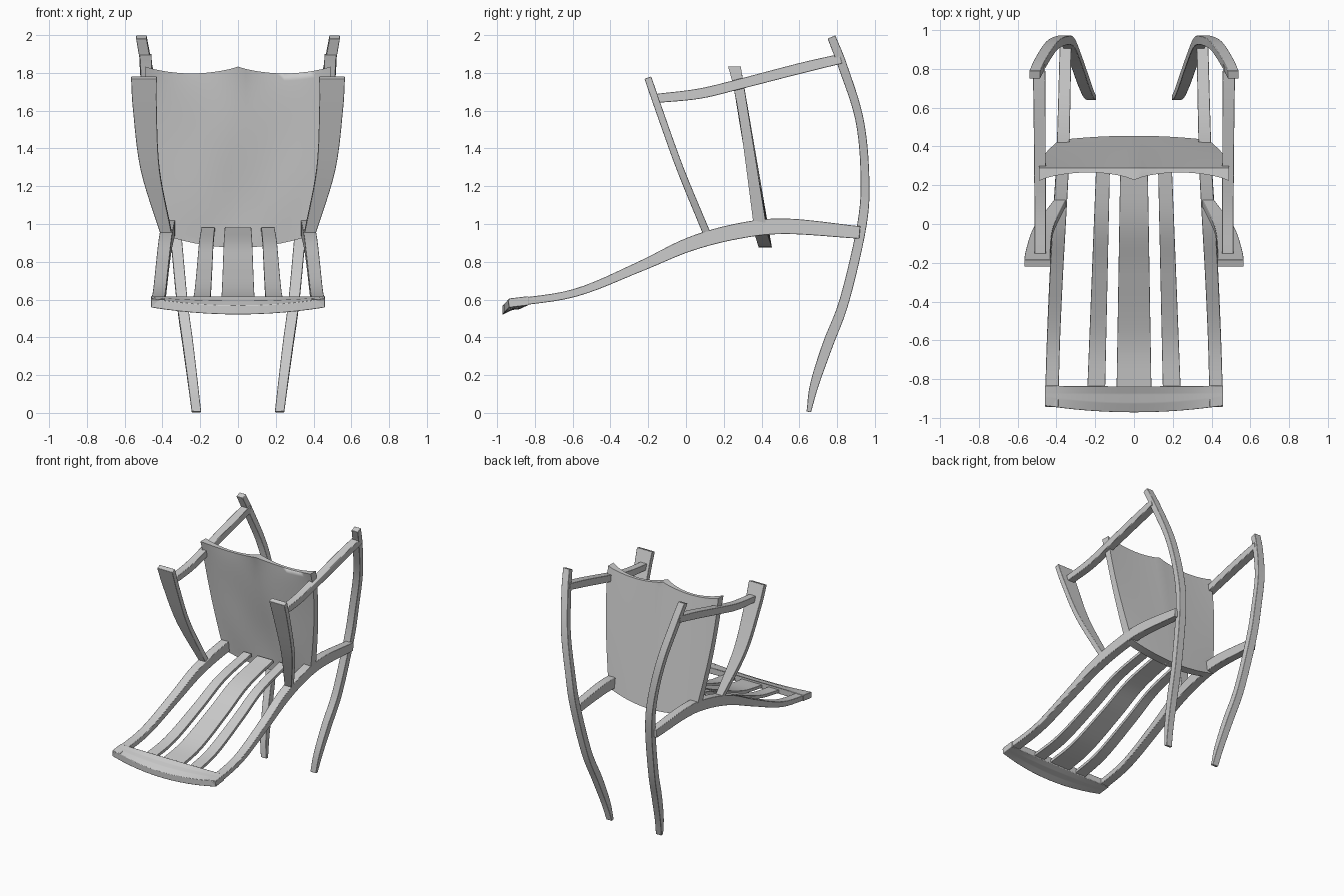
import bpy, bmesh, math
from mathutils import Vector

cube = bpy.data.objects.get("Cube")
if cube:
    bpy.data.objects.remove(cube)

grey = bpy.data.materials.new("plain_grey")
grey.use_nodes = True
GREY = (0.6, 0.6, 0.6, 1)
grey.diffuse_color = GREY
grey.node_tree.nodes["Principled BSDF"].inputs["Base Color"].default_value = GREY


def finish(name, bm, bevel):
    bmesh.ops.recalc_face_normals(bm, faces=bm.faces)
    mesh = bpy.data.meshes.new(name)
    bm.to_mesh(mesh)
    bm.free()
    mesh.materials.append(grey)
    ob = bpy.data.objects.new(name, mesh)
    bpy.context.collection.objects.link(ob)
    bpy.ops.object.select_all(action="DESELECT")
    ob.select_set(True)
    bpy.context.view_layer.objects.active = ob
    bpy.ops.object.shade_smooth_by_angle(angle=math.radians(35))
    mod = ob.modifiers.new("soft_edges", "BEVEL")
    mod.width, mod.segments = bevel, 2
    mod.limit_method, mod.angle_limit = "ANGLE", math.radians(40)
    return ob


def smooth_path(points, steps=6):
    """Catmull-Rom interpolation through tuples of any length."""
    p = [Vector(q) for q in points]
    p = [2 * p[0] - p[1]] + p + [2 * p[-1] - p[-2]]
    out = []
    for a, b, c, d in zip(p, p[1:], p[2:], p[3:]):
        for k in range(steps):
            t = k / steps
            out.append(b + (c - a) * t / 2 + (2 * a - 5 * b + 4 * c - d) * t * t / 2
                       + (3 * b - a - 3 * c + d) * t ** 3 / 2)
    return out + [p[-2]]


def bar(name, stations, side=1, bevel=0.003):
    """Rectangular bar along stations (x, y, z, half width in x, half depth)."""
    path = smooth_path(stations)
    bm = bmesh.new()
    rings = []
    for i, s in enumerate(path):
        d = path[min(i + 1, len(path) - 1)] - path[max(i - 1, 0)]
        n = Vector((0, -d[2], d[1])).normalized()
        rings.append([bm.verts.new((side * (s[0] + a * s[3]), s[1] + n.y * b * s[4], s[2] + n.z * b * s[4]))
                      for a, b in ((-1, -1), (1, -1), (1, 1), (-1, 1))])
    for r, q in zip(rings, rings[1:]):
        for k in range(4):
            bm.faces.new((r[k], r[(k + 1) % 4], q[(k + 1) % 4], q[k]))
    bm.faces.new(rings[0])
    bm.faces.new(rings[-1])
    return finish(name, bm, bevel)


def block(name, shape, cuts, bevel):
    """Subdivided box whose points (-1..1) are placed by a shape function."""
    bm = bmesh.new()
    bmesh.ops.create_cube(bm, size=2)
    bmesh.ops.subdivide_edges(bm, edges=bm.edges[:], cuts=cuts, use_grid_fill=True)
    for v in bm.verts:
        v.co = shape(*v.co)
    return finish(name, bm, bevel)


# Long curved uprights, seat rails, arm posts and armrests
upright = [(.22, .65, .005, .025, .012), (.238, .68, .15, .026, .023), (.265, .75, .36, .028, .028),
           (.297, .84, .6, .029, .026), (.335, .932, 1.0, .03, .025), (.368, .947, 1.26, .03, .023),
           (.425, .918, 1.555, .03, .022), (.483, .83, 1.835, .029, .024), (.512, .77, 1.99, .028, .022)]
seat_rail = [(.425, -.94, .58, .035, .02), (.415, -.59, .635, .034, .021), (.4, -.25, .772, .034, .027),
             (.385, .02, .893, .034, .037), (.37, .28, .963, .033, .041), (.362, .53, .988, .032, .041),
             (.353, .92, .955, .03, .033)]
arm_post = [(.498, -.202, 1.775, .068, .019), (.493, -.145, 1.61, .063, .019),
            (.465, -.03, 1.29, .05, .019), (.38, .11, .95, .03, .02)]
armrest = [(.484, -.155, 1.665, .029, .024), (.484, .07, 1.69, .029, .027),
           (.485, .28, 1.74, .03, .027), (.487, .6, 1.823, .031, .028), (.49, .82, 1.875, .032, .026)]
for side, label in ((1, "left"), (-1, "right")):
    for part, stations in (("upright", upright), ("seat_rail", seat_rail),
                           ("arm_post", arm_post), ("armrest", armrest)):
        bar(f"{label}_{part}", stations, side)


# Seat slats follow the rail curve and narrow towards the backrest
def slat(name, x_front, x_back, half_front, half_back, side=1):
    spine = [(s[1], s[2]) for s in seat_rail[1:4]]
    spine = [(-.86, .585)] + spine + [(.35, .97)]
    stations = []
    for y, z in spine:
        t = (y + .86) / 1.21
        stations.append((x_front + (x_back - x_front) * t, y, z,
                         half_front + (half_back - half_front) * t, .012))
    bar(name, stations, side, .002)


slat("middle_slat", 0, 0, .09, .07)
slat("left_slat", .195, .158, .046, .035)
slat("right_slat", .195, .158, .046, .035, -1)


# Bowed front rail
def front_rail_shape(u, v, w):
    bow = 1 - u * u
    y = -.885 + .052 * v - (.034 * bow if v < 0 else .004 * bow)
    z = .588 + .024 * w + .006 * v - .038 * bow * (.5 - .5 * v)
    return Vector((.46 * u, y, z))


block("front_rail", front_rail_shape, 11, .003)


# Upholstered backrest with scalloped top and rounded bottom
def backrest_shape(u, v, w):
    t = (w + 1) / 2
    x = u * (.385 + .105 * math.sin(t * math.pi / 2))
    scallop = (1 - abs(math.sin(math.pi * u)) ** .8)
    bottom = .875 + .065 * u * u
    top = 1.797 + .036 * scallop
    z = bottom + (top - bottom) * t
    if v > 0:
        y = .455 - .165 * t - .022 * u * u * (1 - t)
    else:
        y = .385 - .135 * t - .02 * u * u * (1 - t)
        y += (.018 - .045 * scallop) * t ** 6
        y += .006 * math.cos(5 * u) * math.sin(7 * t) * (1 - u * u)
    return Vector((x, y, z))


block("backrest", backrest_shape, 23, .012)
